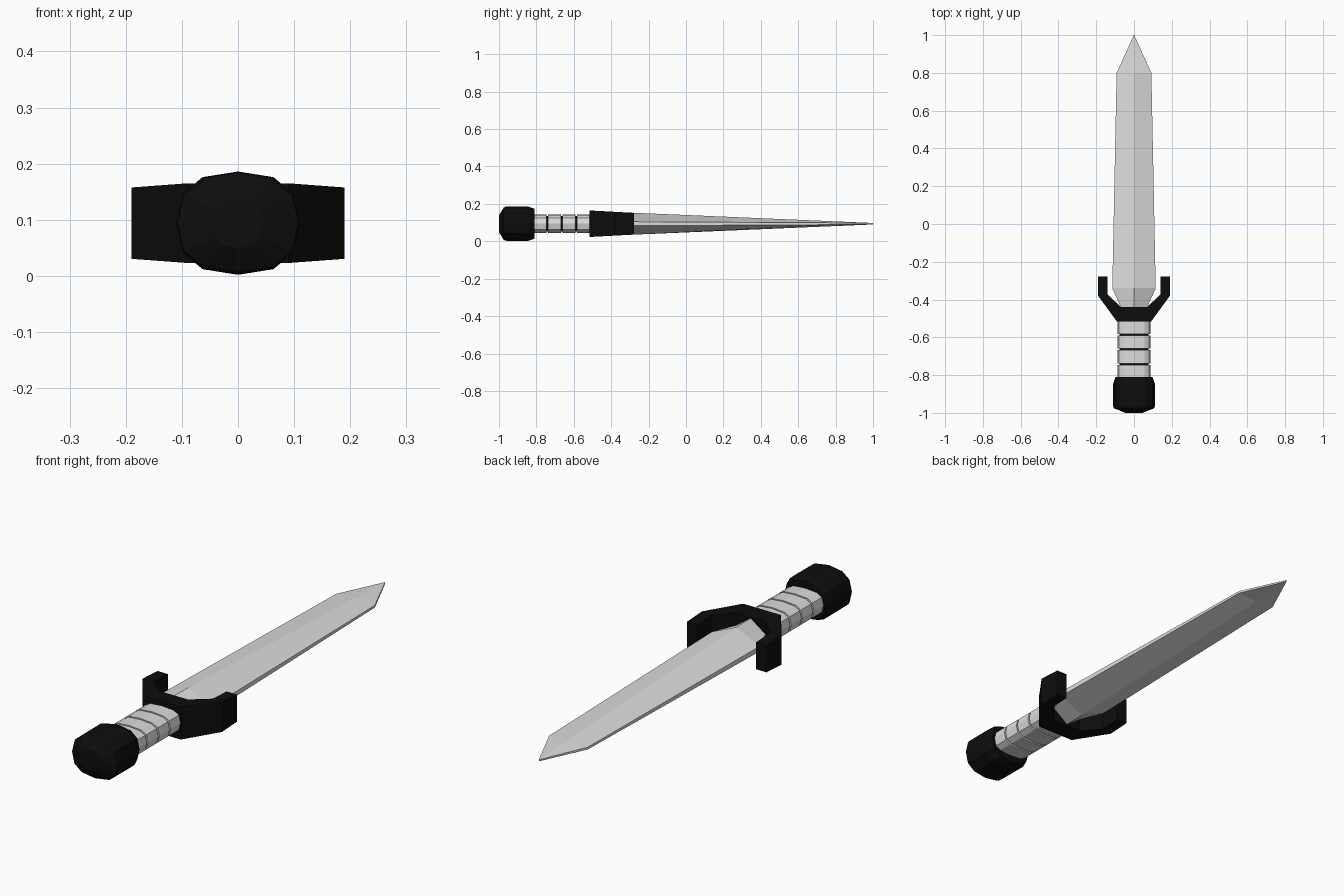
import bpy, bmesh, math

if "Cube" in bpy.data.objects:
    bpy.data.objects.remove(bpy.data.objects["Cube"])

ZC = 0.094  # height of the dagger's long axis


def material(name, v):
    m = bpy.data.materials.new(name)
    m.diffuse_color = (v, v, v, 1)
    m.use_nodes = True
    m.node_tree.nodes["Principled BSDF"].inputs["Base Color"].default_value = m.diffuse_color
    return m


steel = material("pale steel", 0.72)
black = material("black", 0.004)


def finish(name, bm, mat):
    bmesh.ops.recalc_face_normals(bm, faces=bm.faces[:])
    me = bpy.data.meshes.new(name)
    bm.to_mesh(me)
    bm.free()
    me.materials.append(mat)
    ob = bpy.data.objects.new(name, me)
    bpy.context.collection.objects.link(ob)
    return ob


def oval(rx, rz, n=12, power=0.8):
    """Squarish oval cross-section."""
    pts = []
    for i in range(n):
        a = 2 * math.pi * i / n
        c, s = math.cos(a), math.sin(a)
        pts.append((rx * math.copysign(abs(c) ** power, c),
                    rz * math.copysign(abs(s) ** power, s)))
    return pts


def loft(name, sections, mat):
    """Skin cross-sections given as (y, [(x, z), ...])."""
    bm = bmesh.new()
    rings = [[bm.verts.new((x, y, ZC + z)) for x, z in pts] for y, pts in sections]
    n = len(rings[0])
    for a, b in zip(rings, rings[1:]):
        for i in range(n):
            j = (i + 1) % n
            bm.faces.new((a[i], a[j], b[j], b[i]))
    bm.faces.new(rings[0])
    bm.faces.new(rings[-1])
    bmesh.ops.remove_doubles(bm, verts=bm.verts[:], dist=1e-5)
    return finish(name, bm, mat)


# Pommel
loft("pommel", [(y, oval(rx, rz)) for y, rx, rz in (
    (-1.0, 0.045, 0.045), (-0.975, 0.108, 0.086), (-0.965, 0.11, 0.091),
    (-0.845, 0.11, 0.092), (-0.81, 0.098, 0.08))], black)

# Grip: pale segments split by narrow dark slots
cuts = (-0.83, -0.742, -0.664, -0.587, -0.50)
for i, (a, b) in enumerate(zip(cuts, cuts[1:])):
    sec = oval(0.088, 0.05, power=0.65)
    loft(f"grip_segment_{i + 1}", [(a + 0.004, sec), (b - 0.004, sec)], steel)
core = oval(0.078, 0.041, power=0.65)
loft("grip_core", [(-0.83, core), (-0.5, core)], black)

# Guard: U-shaped outline, thinner towards the prong ends
half = [((0.09, -0.517), (0.07, -0.44)), ((0.19, -0.38), (0.14, -0.372)),
        ((0.19, -0.277), (0.14, -0.277))]
stations = [tuple((-x, y) for x, y in s) for s in reversed(half)] + half
bm = bmesh.new()
rings = []
for outer, inner in stations:
    ring = []
    for (x, y), s in ((outer, 1), (inner, 1), (inner, -1), (outer, -1)):
        t = (y + 0.517) / 0.24
        ring.append(bm.verts.new((x, y, ZC + s * (0.071 - 0.013 * t))))
    rings.append(ring)
for a, b in zip(rings, rings[1:]):
    for i in range(4):
        j = (i + 1) % 4
        bm.faces.new((a[i], a[j], b[j], b[i]))
bm.faces.new(rings[0])
bm.faces.new(rings[-1])
finish("guard", bm, black)


# Blade: ridged section with a thin blunt edge
def blade_section(w, ridge, edge):
    return [(w, edge), (0, ridge), (-w, edge), (-w, -edge), (0, -ridge), (w, -edge)]


loft("blade", [(y, blade_section(w, r, e)) for y, w, r, e in (
    (-0.46, 0.06, 0.062, 0.012), (-0.44, 0.07, 0.062, 0.012),
    (-0.34, 0.115, 0.061, 0.011), (0.8, 0.092, 0.0125, 0.005),
    (1.0, 0.001, 0.004, 0.003))], steel)
